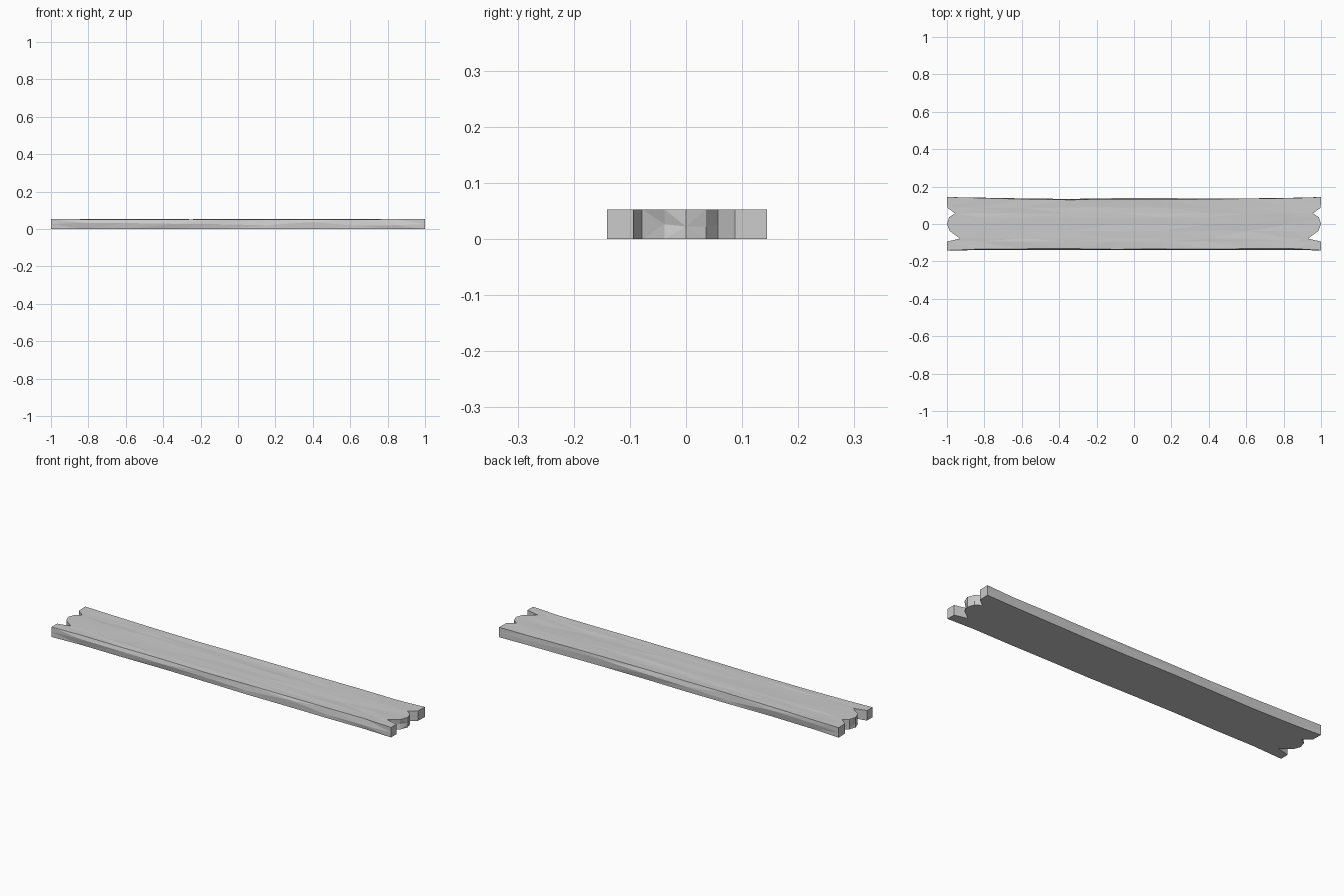
import bpy, bmesh, random

if "Cube" in bpy.data.objects:
    bpy.data.objects.remove(bpy.data.objects["Cube"])

random.seed(4)
HEIGHT = 0.053

# Columns across the board, and how far each one reaches at the split ends
cols = [-0.143, -0.094, -0.078, -0.038, 0.0, 0.036, 0.057, 0.087, 0.143]
reach = [1.0, 1.0, 0.93, 0.985, 1.0, 0.988, 0.957, 0.998, 1.0]
# Stations along the board, with the gentle waist of each long edge
stations = [-1, -0.83, -0.6, -0.35, -0.1, 0.15, 0.4, 0.62, 0.84, 1]
front_edge = [-0.141, -0.140, -0.139, -0.138, -0.138, -0.139, -0.139, -0.138, -0.139, -0.141]
back_edge = [0.144, 0.141, 0.137, 0.134, 0.138, 0.139, 0.135, 0.137, 0.140, 0.144]
n, m = len(stations), len(cols)

bm = bmesh.new()
verts = {}


def place(i, j, level):
    """Vertex on the bottom (0), waist (1) or top (2) of the board."""
    end = i in (0, n - 1)
    side = j in (0, m - 1)
    x = stations[i] * (reach[j] if end else 1)
    y = cols[j]
    z = HEIGHT * level / 2
    if side:
        y = front_edge[i] if j == 0 else back_edge[i]
    if not end:
        # worn long edges and a hand-hewn top
        if side and level != 1:
            y *= 1 - random.uniform(0, 0.055)
        if side and level == 1:
            z += random.uniform(-0.012, 0.012)
        if level == 2:
            z -= random.uniform(0, 0.003)
    elif level == 1 and 2 < j < 6:
        # chipped tongue between the splits
        x *= 1 - random.uniform(0, 0.008)
        z += random.uniform(-0.008, 0.008)
    return bm.verts.new((x, y, z))


for i in range(n):
    for j in range(m):
        rim = i in (0, n - 1) or j in (0, m - 1)
        for level in ((0, 1, 2) if rim else (0, 2)):
            verts[i, j, level] = place(i, j, level)

# Top and bottom skins
for i in range(n - 1):
    for j in range(m - 1):
        ring = [(i, j), (i + 1, j), (i + 1, j + 1), (i, j + 1)]
        bm.faces.new([verts[a, b, 2] for a, b in ring])
        bm.faces.new([verts[a, b, 0] for a, b in reversed(ring)])

# Walls around the rim
rim = ([(i, 0) for i in range(n - 1)] + [(n - 1, j) for j in range(m - 1)]
       + [(i, m - 1) for i in range(n - 1, 0, -1)] + [(0, j) for j in range(m - 1, 0, -1)])
for k, a in enumerate(rim):
    b = rim[(k + 1) % len(rim)]
    for lv in (0, 1):
        bm.faces.new([verts[(*a, lv)], verts[(*b, lv)], verts[(*b, lv + 1)], verts[(*a, lv + 1)]])

# Flat triangular facets
bmesh.ops.triangulate(bm, faces=bm.faces[:])
bmesh.ops.recalc_face_normals(bm, faces=bm.faces[:])
mesh = bpy.data.meshes.new("wooden_plank")
bm.to_mesh(mesh)
bm.free()
bpy.context.collection.objects.link(bpy.data.objects.new("wooden_plank", mesh))
